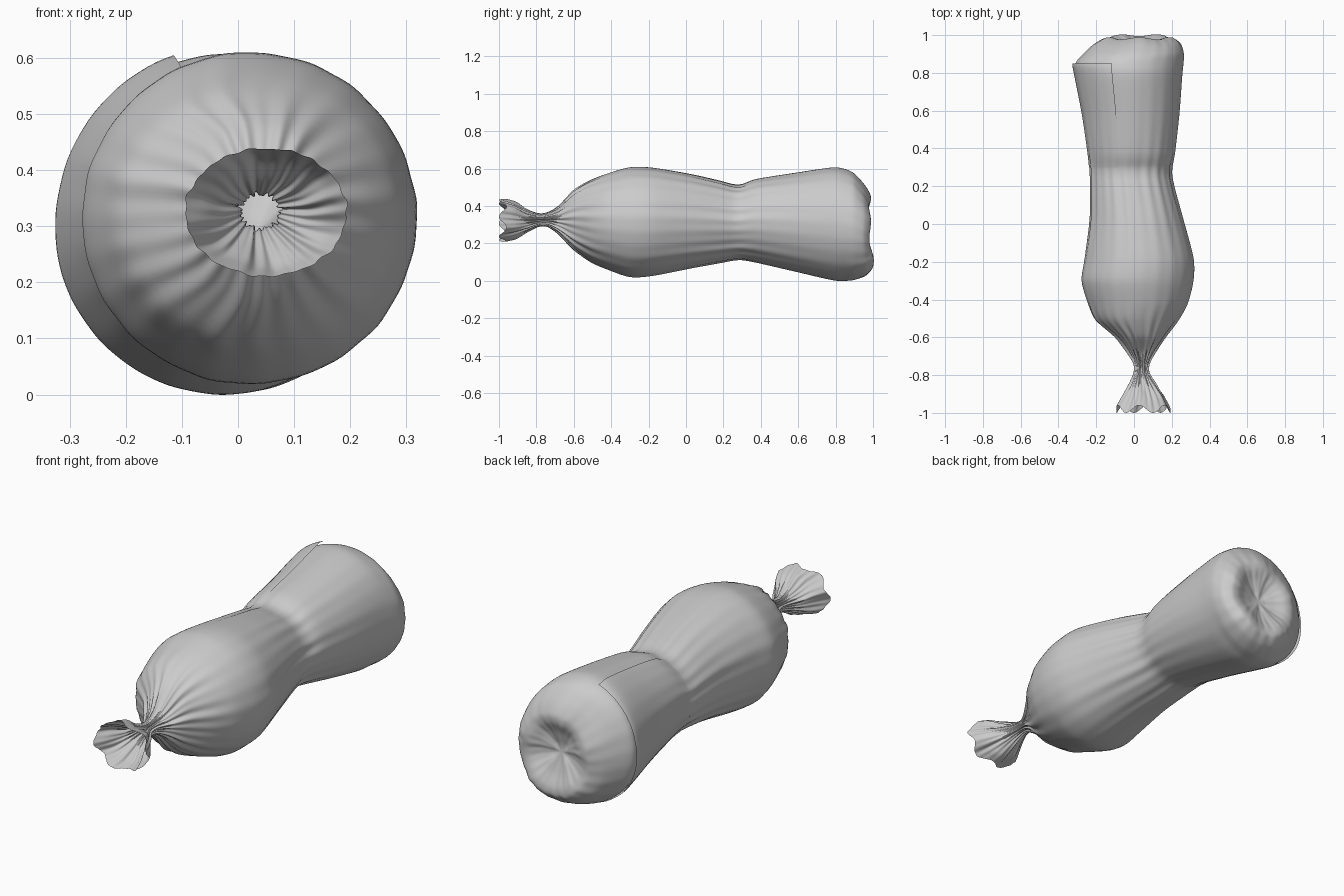
import bpy, math, random

random.seed(4)
TAU = 2 * math.pi
SEG, SUB = 160, 5

# Rings along the bag: y, left x, right x, bottom z, top z, pleat depth
RINGS = [
    (-0.98, -0.095, 0.195, 0.21, 0.44, 0.02),
    (-0.92, -0.06, 0.165, 0.225, 0.42, 0.05),
    (-0.86, -0.03, 0.125, 0.255, 0.385, 0.09),
    (-0.79, 0.0, 0.08, 0.29, 0.36, 0.14),
    (-0.74, 0.0, 0.08, 0.29, 0.365, 0.15),
    (-0.68, -0.035, 0.11, 0.25, 0.40, 0.12),
    (-0.60, -0.10, 0.165, 0.165, 0.485, 0.05),
    (-0.51, -0.205, 0.235, 0.10, 0.54, 0.02),
    (-0.42, -0.245, 0.285, 0.06, 0.575, 0.006),
    (-0.30, -0.278, 0.315, 0.02, 0.608, 0.004),
    (-0.18, -0.262, 0.315, 0.026, 0.606, 0.006),
    (0.02, -0.237, 0.262, 0.065, 0.572, 0.012),
    (0.17, -0.234, 0.22, 0.092, 0.538, 0.018),
    (0.25, -0.236, 0.202, 0.107, 0.517, 0.02),
    (0.30, -0.238, 0.202, 0.11, 0.517, 0.018),
    (0.38, -0.244, 0.217, 0.096, 0.545, 0.01),
    (0.58, -0.268, 0.24, 0.05, 0.577, 0.005),
    (0.78, -0.302, 0.255, 0.004, 0.606, 0.002),
    (0.85, -0.31, 0.262, 0.0, 0.598, 0.002),
    (0.90, -0.27, 0.264, 0.005, 0.573, 0.004),
    (0.95, -0.215, 0.25, 0.025, 0.515, 0.008),
    (0.98, -0.16, 0.215, 0.06, 0.46, 0.02),
    (0.98, -0.12, 0.175, 0.10, 0.42, 0.03),
    (0.96, -0.07, 0.12, 0.16, 0.37, 0.03),
    (0.945, -0.02, 0.06, 0.22, 0.31, 0.01),
]
PLEATS = [(k, random.uniform(0, TAU), random.uniform(0.5, 1)) for k in (7, 11, 16, 23)]


def spline(a, b, c, d, t):
    """Softened cubic through ring values b and c."""
    m, n = (c - a) * 0.4, (d - b) * 0.4
    return ((2 * t**3 - 3 * t**2 + 1) * b + (t**3 - 2 * t**2 + t) * m
            + (3 * t**2 - 2 * t**3) * c + (t**3 - t**2) * n)


def sample(rings):
    out = []
    for i in range(len(rings) - 1):
        quad = [rings[max(0, min(len(rings) - 1, j))] for j in range(i - 1, i + 3)]
        for s in range(SUB):
            out.append([spline(*v, s / SUB) for v in zip(*quad)])
    return out + [list(rings[-1])]


def point(ring, a, extra=0.0):
    y, x0, x1, z0, z1, depth = ring
    w = sum(g * math.sin(k * a + p + 1.5 * y) for k, p, g in PLEATS) / 2
    f = 1 + depth * (w - 0.4)
    if y < -0.84:                                   # scalloped mouth
        y -= 0.02 * math.sin(6 * a + 0.6) * min(1, (-0.84 - y) / 0.1)
    if y > 0.9:                                     # puckered base rim
        y += (0.018 * max(0, -math.sin(a)) + 0.006 * math.sin(5 * a)) * (y - 0.9) / 0.08
    return ((x0 + x1) / 2 + ((x1 - x0) / 2 * f + extra) * math.cos(a), y,
            (z0 + z1) / 2 + ((z1 - z0) / 2 * f + extra) * math.sin(a))


def make(name, verts, faces):
    me = bpy.data.meshes.new(name)
    me.from_pydata(verts, [], faces)
    ob = bpy.data.objects.new(name, me)
    bpy.context.collection.objects.link(ob)
    me.shade_smooth()
    return ob


# Bag: one open-mouthed skin with a dished base
rows = sample(RINGS)
verts = [point(r, TAU * j / SEG) for r in rows for j in range(SEG)]
faces = [(i * SEG + j, i * SEG + (j + 1) % SEG, (i + 1) * SEG + (j + 1) % SEG, (i + 1) * SEG + j)
         for i in range(len(rows) - 1) for j in range(SEG)]
last = (len(rows) - 1) * SEG
verts.append((0.02, 0.943, 0.265))
faces += [(last + j, last + (j + 1) % SEG, len(verts) - 1) for j in range(SEG)]
make("wrapped_bag", verts, faces)

# Overlapping wrapper edge on the left of the rear half
flap_rows = [r for r in rows[:19 * SUB] if 0.3 <= r[0] <= 0.86]
N = 50
A0, A1 = math.radians(108), math.radians(255)
verts = []
for r in flap_rows:
    lift = 0.002 + 0.013 * (r[0] - 0.3) / 0.56
    for j in range(N + 1):
        t = j / N
        verts.append(point(r, A0 + (A1 - A0) * t, lift * min(1, (1 - t) * 2.5)))
faces = [(i * (N + 1) + j, i * (N + 1) + j + 1, (i + 1) * (N + 1) + j + 1, (i + 1) * (N + 1) + j)
         for i in range(len(flap_rows) - 1) for j in range(N)]
make("wrapper_overlap", verts, faces)
